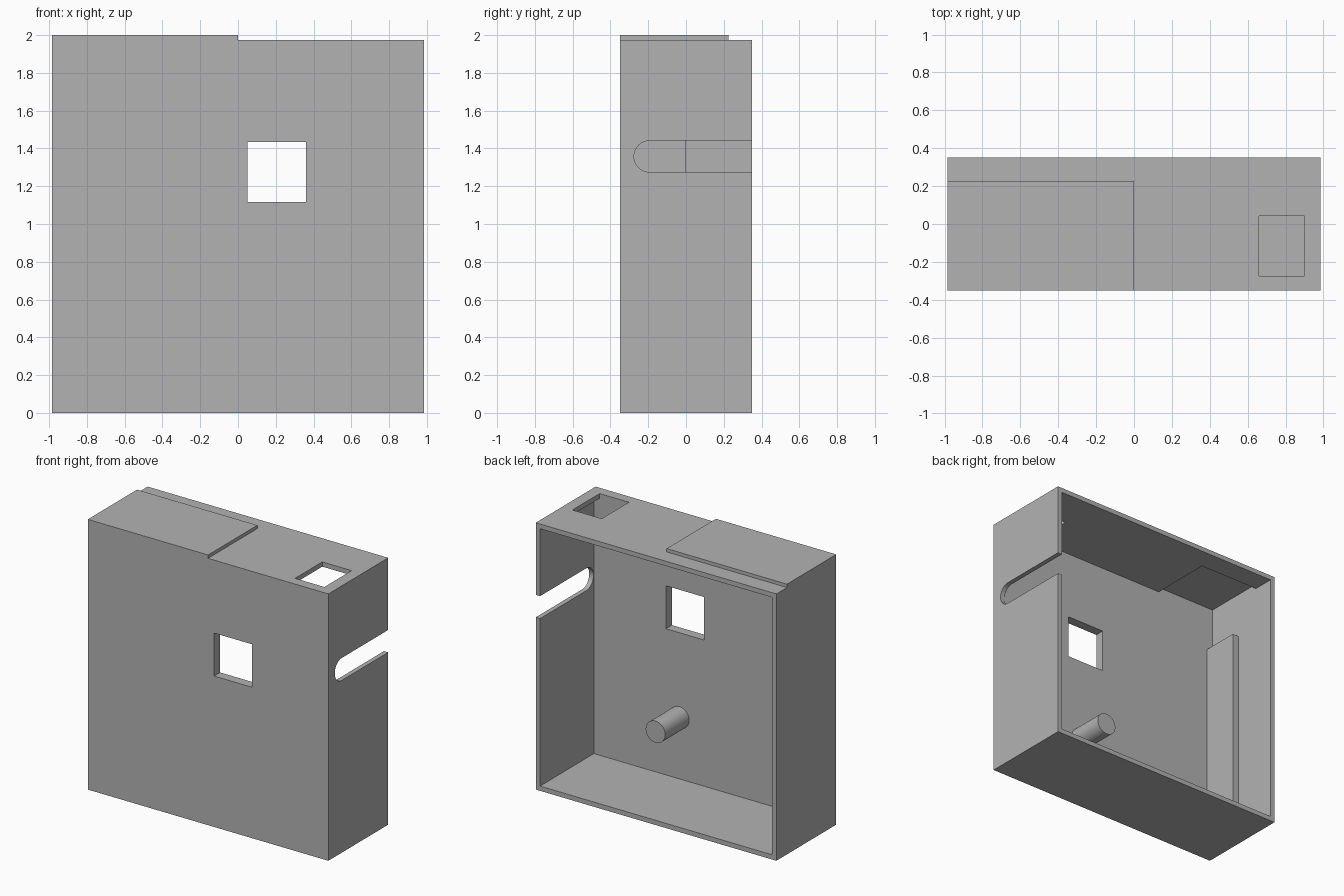
import bpy
import bmesh
from math import pi, sin, cos
from mathutils import Vector

if "Cube" in bpy.data.objects:
    bpy.data.objects.remove(bpy.data.objects["Cube"], do_unlink=True)

grey = bpy.data.materials.new("plain grey")
grey.use_nodes = True
grey.diffuse_color = (0.45, 0.45, 0.45, 1)
grey.node_tree.nodes["Principled BSDF"].inputs["Base Color"].default_value = grey.diffuse_color

W, D, H = 0.985, 0.35, 1.975      # half width, half depth, shell height
WALL, FRONT = 0.035, 0.07         # side walls, thicker front panel
INNER_X, INNER_Y = W - WALL, FRONT - D


def prism(name, profile, sweep):
    """Closed solid made by sweeping a flat 3D profile along a vector."""
    bm = bmesh.new()
    face = bm.faces.new([bm.verts.new(p) for p in profile])
    swept = bmesh.ops.extrude_face_region(bm, geom=[face], use_keep_orig=True)
    moved = [g for g in swept["geom"] if isinstance(g, bmesh.types.BMVert)]
    bmesh.ops.translate(bm, verts=moved, vec=Vector(sweep))
    bmesh.ops.recalc_face_normals(bm, faces=bm.faces)
    mesh = bpy.data.meshes.new(name)
    bm.to_mesh(mesh)
    bm.free()
    mesh.materials.append(grey)
    obj = bpy.data.objects.new(name, mesh)
    bpy.context.collection.objects.link(obj)
    return obj


def box(name, x, y, z):
    base = [(x[0], y[0], z[0]), (x[1], y[0], z[0]), (x[1], y[1], z[0]), (x[0], y[1], z[0])]
    return prism(name, base, (0, 0, z[1] - z[0]))


def cut(target, cutter):
    cutter.hide_render = True
    mod = target.modifiers.new("cut", "BOOLEAN")
    mod.operation, mod.solver, mod.object = "DIFFERENCE", "EXACT", cutter
    bpy.context.view_layer.objects.active = target
    bpy.ops.object.modifier_apply(modifier=mod.name)
    bpy.data.objects.remove(cutter, do_unlink=True)


# Open-backed housing
housing = box("housing", (-W, W), (-D, D), (0, H))
cut(housing, box("cavity", (-INNER_X, INNER_X), (INNER_Y, D + 0.1), (WALL, H - WALL)))

# Square window in the front, opening in the top, pocket under the raised panel
cut(housing, box("front_window", (0.05, 0.36), (-D - 0.1, 0), (1.117, 1.435)))
cut(housing, box("top_opening", (0.66, 0.9), (-0.275, 0.043), (H - 0.1, H + 0.1)))
cut(housing, box("ceiling_pocket", (-INNER_X, -0.46), (INNER_Y, 0.19), (H - 0.1, H + 0.1)))

# Round-ended slot in the left side wall, open to the back
r, slot_z, slot_y = 0.083, 1.358, -0.192
arc = [pi / 2 + pi * i / 20 for i in range(21)]
profile = [(W - 0.1, slot_y + r * cos(a), slot_z + r * sin(a)) for a in arc]
profile += [(W - 0.1, D + 0.1, slot_z - r), (W - 0.1, D + 0.1, slot_z + r)]
cut(housing, prism("side_slot", profile, (0.2, 0, 0)))

# Raised panel on the top
box("raised_top_panel", (-W, 0), (-D, 0.226), (H, 2))

# Inner rib along the right wall
box("inner_rib", (-INNER_X - 0.01, -0.9), (INNER_Y - 0.01, 0), (WALL - 0.01, 1.64))

# Round post behind the front panel
ring = [2 * pi * i / 48 for i in range(48)]
post = prism("post", [(0.25 + 0.08 * cos(a), INNER_Y - 0.01, 0.49 + 0.08 * sin(a)) for a in ring],
             (0, 0.01 - INNER_Y, 0))

# Smooth the curved walls only
for obj in (housing, post):
    bpy.ops.object.select_all(action="DESELECT")
    obj.select_set(True)
    bpy.context.view_layer.objects.active = obj
    bpy.ops.object.shade_smooth_by_angle(angle=pi / 6)
